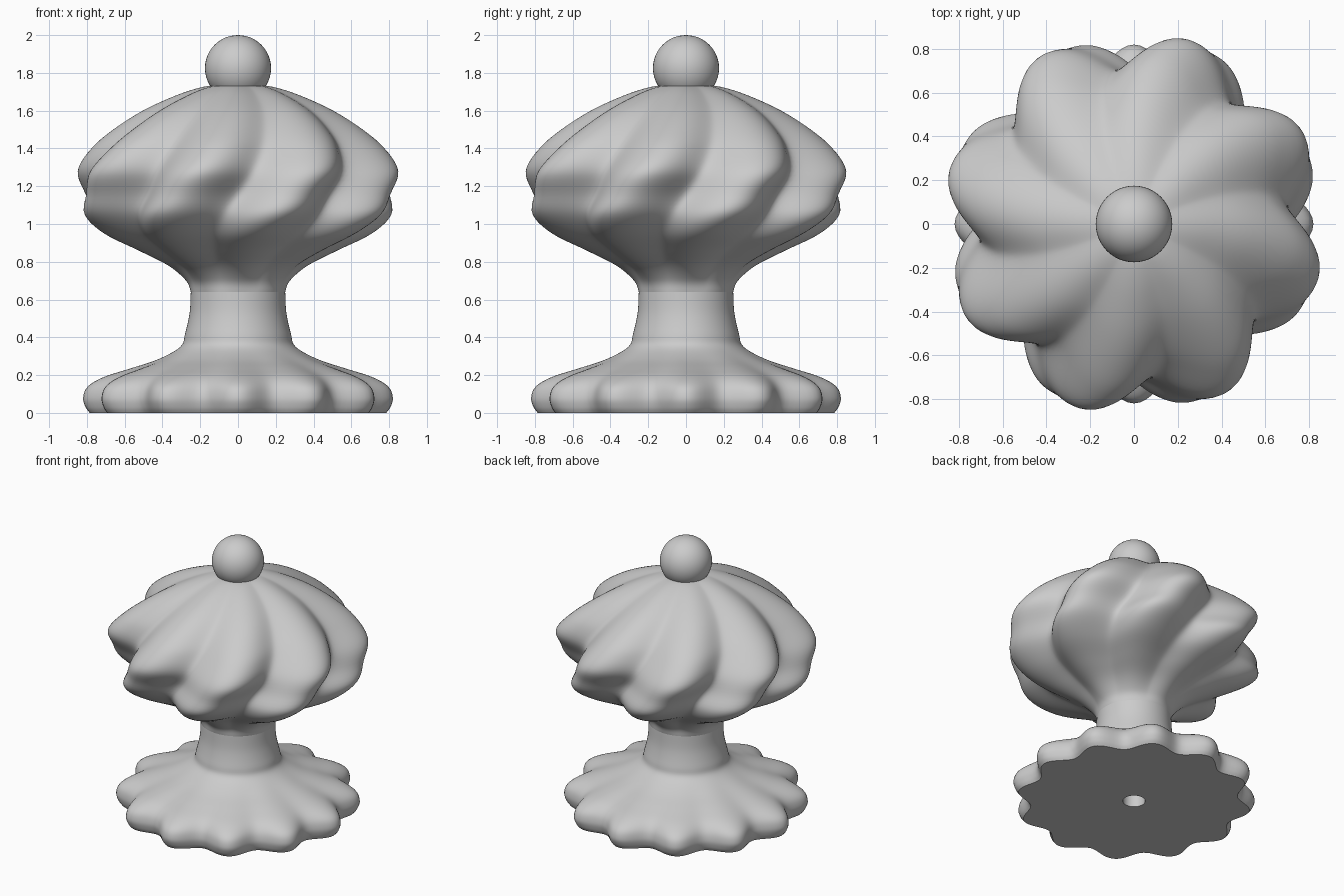
import bpy, bmesh, math

cube = bpy.data.objects.get("Cube")
if cube:
    bpy.data.objects.remove(cube)

gray = bpy.data.materials.new("plain gray")
gray.use_nodes = True
color = (0.6, 0.6, 0.6, 1)
gray.diffuse_color = color
gray.node_tree.nodes["Principled BSDF"].inputs["Base Color"].default_value = color

SIDES = 192


def spline(keys, steps):
    """Sample a smooth curve through the key tuples."""
    rows = []
    for i in range(len(keys) - 1):
        a, b = keys[max(i - 1, 0)], keys[i]
        c, d = keys[i + 1], keys[min(i + 2, len(keys) - 1)]
        for s in range(steps):
            t = s / steps
            rows.append([q + t / 2 * (r - p + t * (2 * p - 5 * q + 4 * r - u + t * (3 * (q - r) + u - p)))
                         for p, q, r, u in zip(a, b, c, d)])
    return rows + [list(keys[-1])]


def finish(obj, angle):
    obj.data.materials.append(gray)
    bpy.ops.object.select_all(action='DESELECT')
    obj.select_set(True)
    bpy.context.view_layer.objects.active = obj
    bpy.ops.object.shade_smooth_by_angle(angle=math.radians(angle))


def fluted_lathe(name, rows, lobes, power, angle):
    """Rows of (height, crest radius, flute depth, valley angle in degrees)."""
    bm = bmesh.new()
    rings = []
    for z, radius, depth, turn in rows:
        ring = []
        for k in range(SIDES):
            a = 2 * math.pi * k / SIDES
            crest = max(0, (1 - math.cos(lobes * (a - math.radians(turn)))) / 2) ** power
            r = radius - depth * (1 - crest)
            ring.append(bm.verts.new((r * math.cos(a), r * math.sin(a), z)))
        rings.append(ring)
    for low, high in zip(rings, rings[1:]):
        for k in range(SIDES):
            n = (k + 1) % SIDES
            bm.faces.new((low[k], low[n], high[n], high[k]))
    mesh = bpy.data.meshes.new(name)
    bm.to_mesh(mesh)
    bm.free()
    obj = bpy.data.objects.new(name, mesh)
    bpy.context.collection.objects.link(obj)
    finish(obj, angle)


# Scalloped foot and stem, with a blind screw hole underneath
hole = [(0.3, 0.001, 0, 15), (0.3, 0.075, 0, 15), (0, 0.075, 0, 15)]
foot = spline([(0, 0.785, 0.09, 15), (0.03, 0.807, 0.095, 15), (0.08, 0.82, 0.1, 15),
               (0.14, 0.795, 0.095, 15), (0.19, 0.71, 0.065, 15), (0.235, 0.57, 0.03, 15),
               (0.285, 0.42, 0.008, 15), (0.35, 0.305, 0, 15), (0.42, 0.28, 0, 15),
               (0.53, 0.256, 0, 15), (0.64, 0.25, 0, 15)], 5)
fluted_lathe("foot_and_stem", hole + foot, 12, 1, 30)

# Twisted head with eight swirling lobes
head = spline([(0.64, 0.25, 0, -22), (0.7, 0.275, 0.01, -20), (0.78, 0.37, 0.035, -18),
               (0.86, 0.53, 0.075, -15.5), (0.95, 0.72, 0.125, -11.5), (1.05, 0.84, 0.16, -6),
               (1.16, 0.86, 0.17, 0.5), (1.28, 0.875, 0.17, 7), (1.4, 0.787, 0.14, 12),
               (1.5, 0.665, 0.105, 15), (1.6, 0.505, 0.07, 18), (1.68, 0.33, 0.04, 20),
               (1.725, 0.19, 0.018, 21), (1.735, 0.1, 0, 22)], 5)
fluted_lathe("twisted_head", head, 8, 0.8, 80)

# Ball finial
bpy.ops.mesh.primitive_uv_sphere_add(segments=48, ring_count=24, radius=0.175, location=(0, 0, 1.825))
ball = bpy.context.object
ball.name = "ball_finial"
finish(ball, 60)
